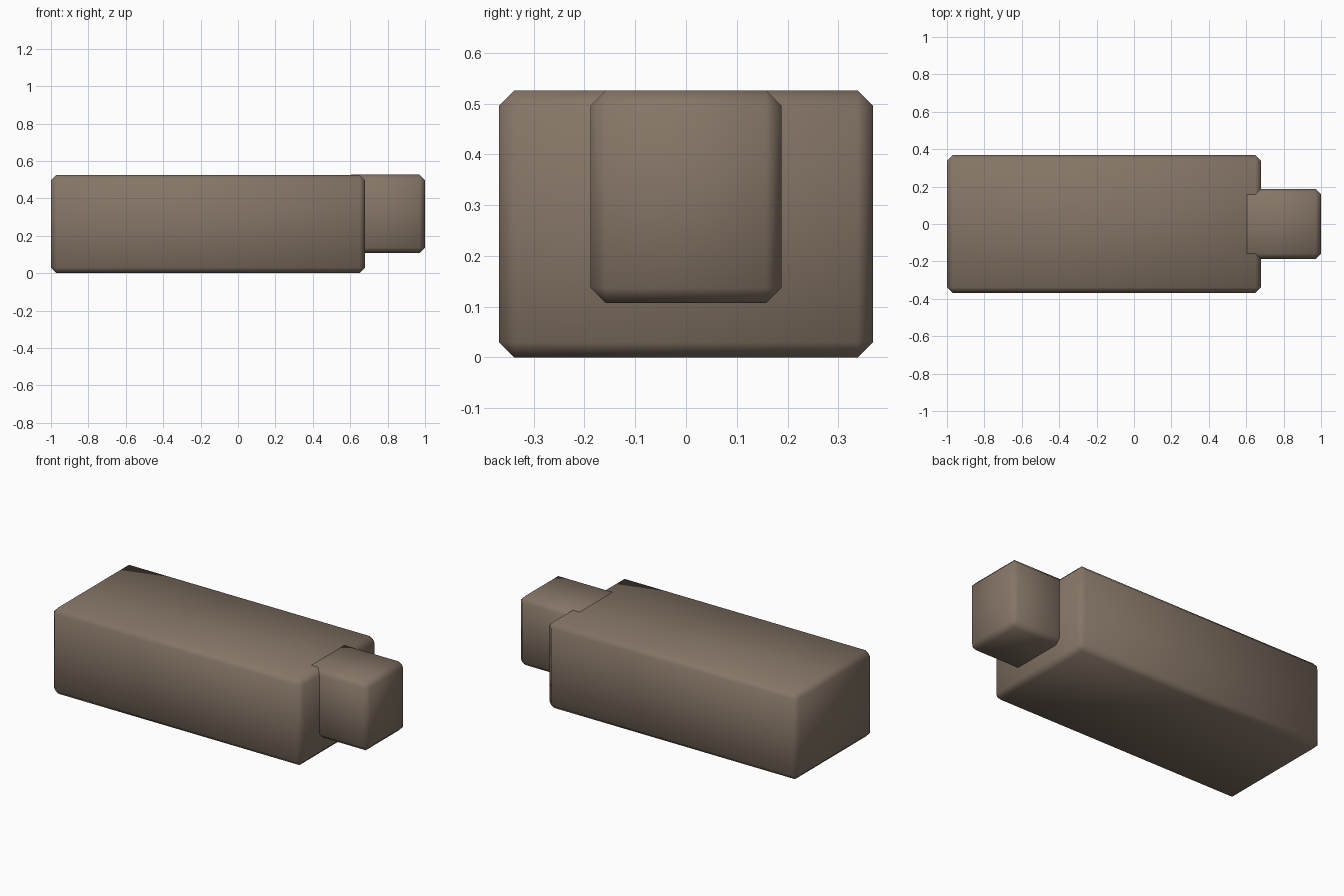
import bpy
import bmesh
from mathutils import Vector

if "Cube" in bpy.data.objects:
    bpy.data.objects.remove(bpy.data.objects["Cube"])

brown = bpy.data.materials.new("warm brown")
brown.diffuse_color = (0.235, 0.178, 0.133, 1)
brown.use_nodes = True
brown.node_tree.nodes["Principled BSDF"].inputs["Base Color"].default_value = brown.diffuse_color


def chamfered_box(name, lo, hi, chamfer=0.03):
    """Smooth shaded box with a single-segment bevel on every edge."""
    lo, hi = Vector(lo), Vector(hi)
    bm = bmesh.new()
    bmesh.ops.create_cube(bm, size=1)
    for v in bm.verts:
        v.co = (lo + hi) / 2 + v.co * (hi - lo)
    bmesh.ops.bevel(bm, geom=bm.edges[:], offset=chamfer, offset_type='OFFSET',
                    segments=1, profile=0.5, affect='EDGES')
    for f in bm.faces:
        f.smooth = True
    mesh = bpy.data.meshes.new(name)
    bm.to_mesh(mesh)
    bm.free()
    mesh.materials.append(brown)
    obj = bpy.data.objects.new(name, mesh)
    bpy.context.collection.objects.link(obj)
    return obj


# Long main block
chamfered_box("main_block", (-1, -0.368, 0), (0.68, 0.368, 0.526))

# Smaller end block, flush with the top and sunk into the main block
chamfered_box("end_block", (0.575, -0.188, 0.107), (1, 0.188, 0.5265))
